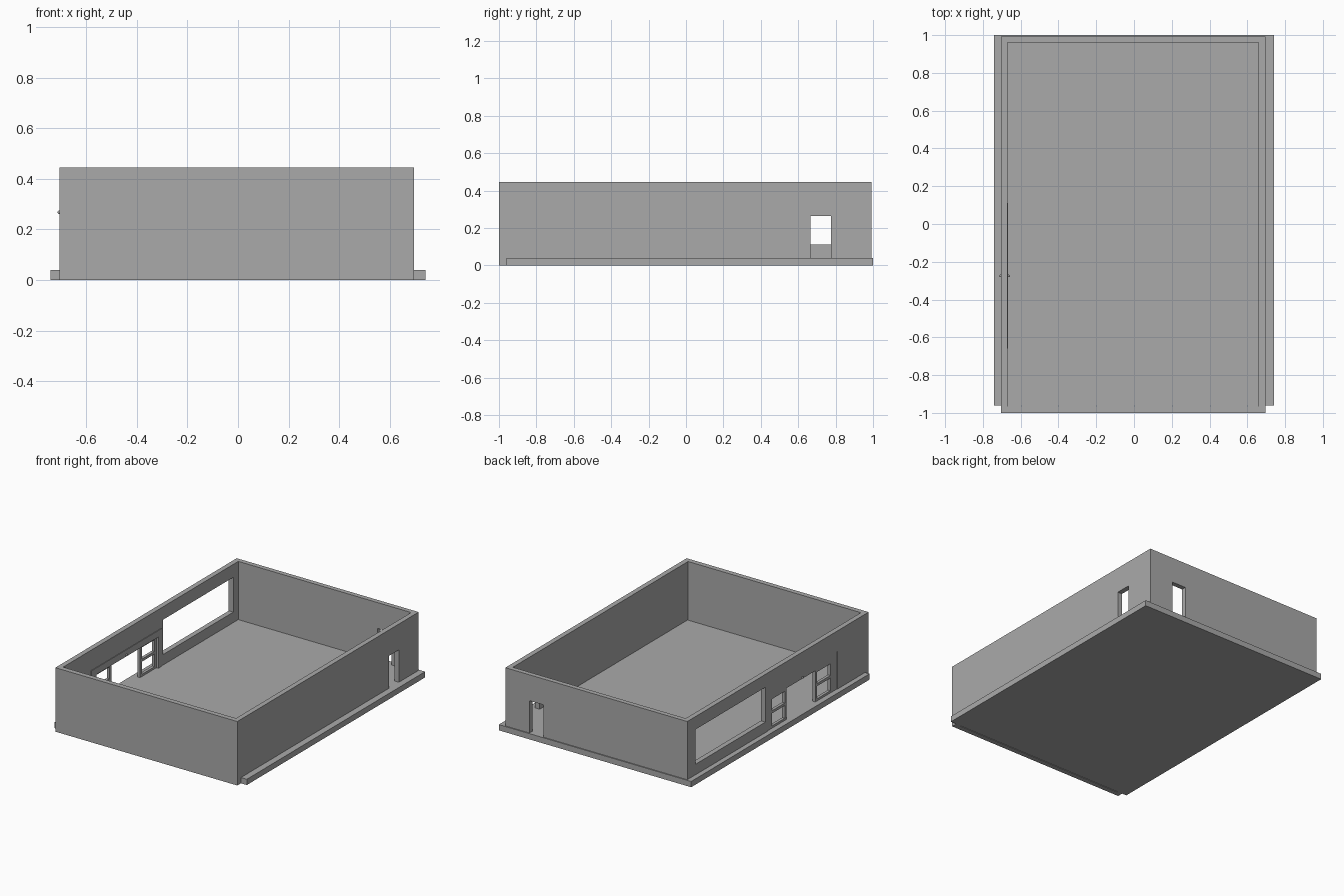
import bpy
import bmesh
from mathutils import Vector

cube = bpy.data.objects.get("Cube")
if cube:
    bpy.data.objects.remove(cube, do_unlink=True)

grey = bpy.data.materials.new("plain grey")
grey.use_nodes = True
colour = (0.4, 0.4, 0.4, 1)
grey.diffuse_color = colour
grey.node_tree.nodes["Principled BSDF"].inputs["Base Color"].default_value = colour


def new_object(name, bm):
    mesh = bpy.data.meshes.new(name)
    bm.to_mesh(mesh)
    bm.free()
    mesh.materials.append(grey)
    obj = bpy.data.objects.new(name, mesh)
    bpy.context.collection.objects.link(obj)
    return obj


def box(name, x, y, z):
    """Box from a (low, high) pair on each axis."""
    bm = bmesh.new()
    bmesh.ops.create_cube(bm, size=1)
    low, high = Vector((x[0], y[0], z[0])), Vector((x[1], y[1], z[1]))
    for v in bm.verts:
        v.co = (low + high) / 2 + v.co * (high - low)
    return new_object(name, bm)


def cut(target, x, y, z):
    """Cut a box-shaped opening through the target."""
    cutter = box("cutter", x, y, z)
    cutter.hide_render = True
    mod = target.modifiers.new("opening", 'BOOLEAN')
    mod.operation = 'DIFFERENCE'
    mod.solver = 'EXACT'
    mod.object = cutter
    bpy.context.view_layer.objects.active = target
    bpy.ops.object.modifier_apply(modifier=mod.name)
    bpy.data.objects.remove(cutter, do_unlink=True)


FLOOR = 0.04
DOOR_TOP = 0.265
RIGHT_WALL = (0.6, 0.8)
LEFT_WALL = (-0.8, -0.6)

# Ground slab, whose long sides stick out past the walls
box("floor_slab", (-0.74, 0.74), (-0.96, 1), (0, FLOOR))

# Open-topped ring of walls
walls = box("outer_walls", (-0.705, 0.695), (-1, 0.993), (0, 0.445))
cut(walls, (-0.67, 0.66), (-0.965, 0.96), (-0.1, 0.6))

# Side door, back door, large window and wide entrance
cut(walls, RIGHT_WALL, (0.665, 0.775), (FLOOR, DOOR_TOP))
cut(walls, (0.40, 0.51), (0.9, 1.1), (FLOOR, DOOR_TOP))
cut(walls, LEFT_WALL, (0.135, 0.905), (0.113, 0.355))
cut(walls, LEFT_WALL, (-0.66, 0.11), (FLOOR, 0.303))

# Entrance surround, set slightly inwards in its opening
surround = box("entrance_surround", (-0.701, -0.666), (-0.66, 0.11), (FLOOR, 0.303))
cut(surround, LEFT_WALL, (-0.605, 0.075), (FLOOR - 0.1, 0.257))

# Two-pane side lights on both sides of the entrance
for name, y0, y1 in (("front_side_light", -0.605, -0.42),
                     ("back_side_light", -0.105, 0.075)):
    light = box(name, (-0.701, -0.681), (y0, y1), (FLOOR, 0.257))
    for z in ((0.055, 0.143), (0.161, 0.242)):
        cut(light, LEFT_WALL, (y0 + 0.02, y1 - 0.02), z)

# Little round lamps over the entrance, outside and inside
for name, x in (("outer_lamp", -0.706), ("inner_lamp", -0.664)):
    bm = bmesh.new()
    bmesh.ops.create_uvsphere(bm, u_segments=12, v_segments=8, radius=0.007)
    bmesh.ops.translate(bm, verts=bm.verts, vec=(x, -0.275, 0.268))
    for f in bm.faces:
        f.smooth = True
    new_object(name, bm)
